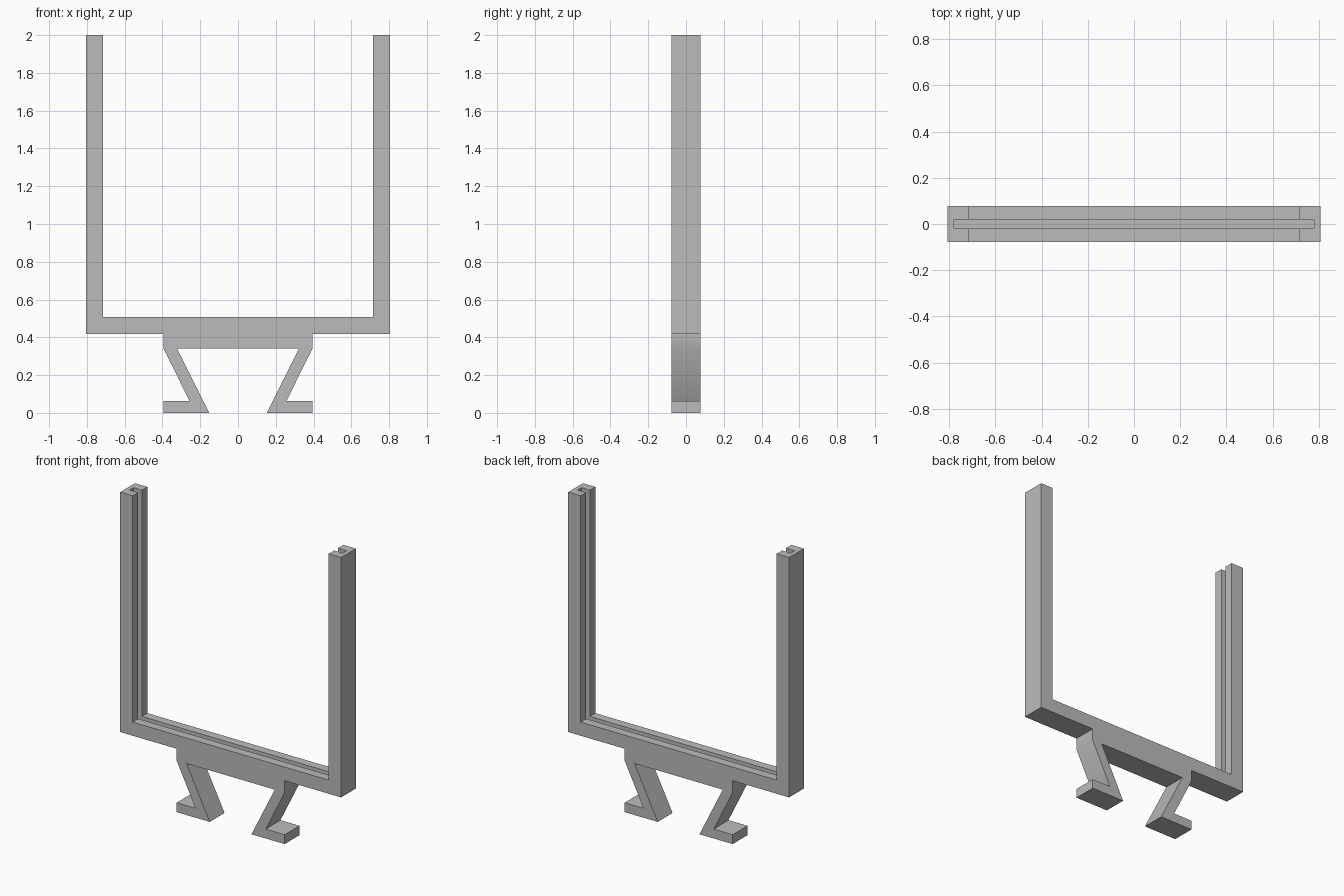
import bpy
import bmesh
import math

cube = bpy.data.objects.get("Cube")
if cube:
    bpy.data.objects.remove(cube, do_unlink=True)

HALF_DEPTH = 0.077

grey = bpy.data.materials.new("plain grey")
grey.use_nodes = True
colour = (0.5, 0.5, 0.5, 1)
grey.diffuse_color = colour
grey.node_tree.nodes["Principled BSDF"].inputs["Base Color"].default_value = colour


def extrude_profile(name, points, half_depth):
    """Extrude an x-z outline symmetrically along y."""
    bm = bmesh.new()
    face = bm.faces.new([bm.verts.new((x, -half_depth, z)) for x, z in points])
    result = bmesh.ops.extrude_face_region(bm, geom=[face])
    verts = [v for v in result["geom"] if isinstance(v, bmesh.types.BMVert)]
    bmesh.ops.translate(bm, verts=verts, vec=(0, 2 * half_depth, 0))
    bmesh.ops.recalc_face_normals(bm, faces=bm.faces)
    mesh = bpy.data.meshes.new(name)
    bm.to_mesh(mesh)
    bm.free()
    obj = bpy.data.objects.new(name, mesh)
    bpy.context.collection.objects.link(obj)
    mesh.materials.append(grey)
    return obj


# Right half of the outline: post, rail, block, and hooked foot
half = [(0.715, 0.508), (0.715, 2), (0.806, 2), (0.806, 0.418),
        (0.394, 0.418), (0.394, 0.34), (0.256, 0.062), (0.394, 0.062),
        (0.394, 0), (0.152, 0), (0.322, 0.34)]
outline = half + [(-x, z) for x, z in reversed(half)]
frame = extrude_profile("slotted_frame", outline, HALF_DEPTH)

# Slot running down both posts and along the rail
slot = extrude_profile("slot_cutter", [(-0.778, 0.446), (0.778, 0.446),
                                       (0.778, 2.1), (-0.778, 2.1)], 0.02)
slot.hide_render = True
cut = frame.modifiers.new("slot", "BOOLEAN")
cut.operation = "DIFFERENCE"
cut.solver = "EXACT"
cut.object = slot

bpy.ops.object.select_all(action="DESELECT")
frame.select_set(True)
bpy.context.view_layer.objects.active = frame
bpy.ops.object.modifier_apply(modifier=cut.name)
bpy.data.objects.remove(slot, do_unlink=True)
bpy.ops.object.shade_smooth_by_angle(angle=math.radians(30))
